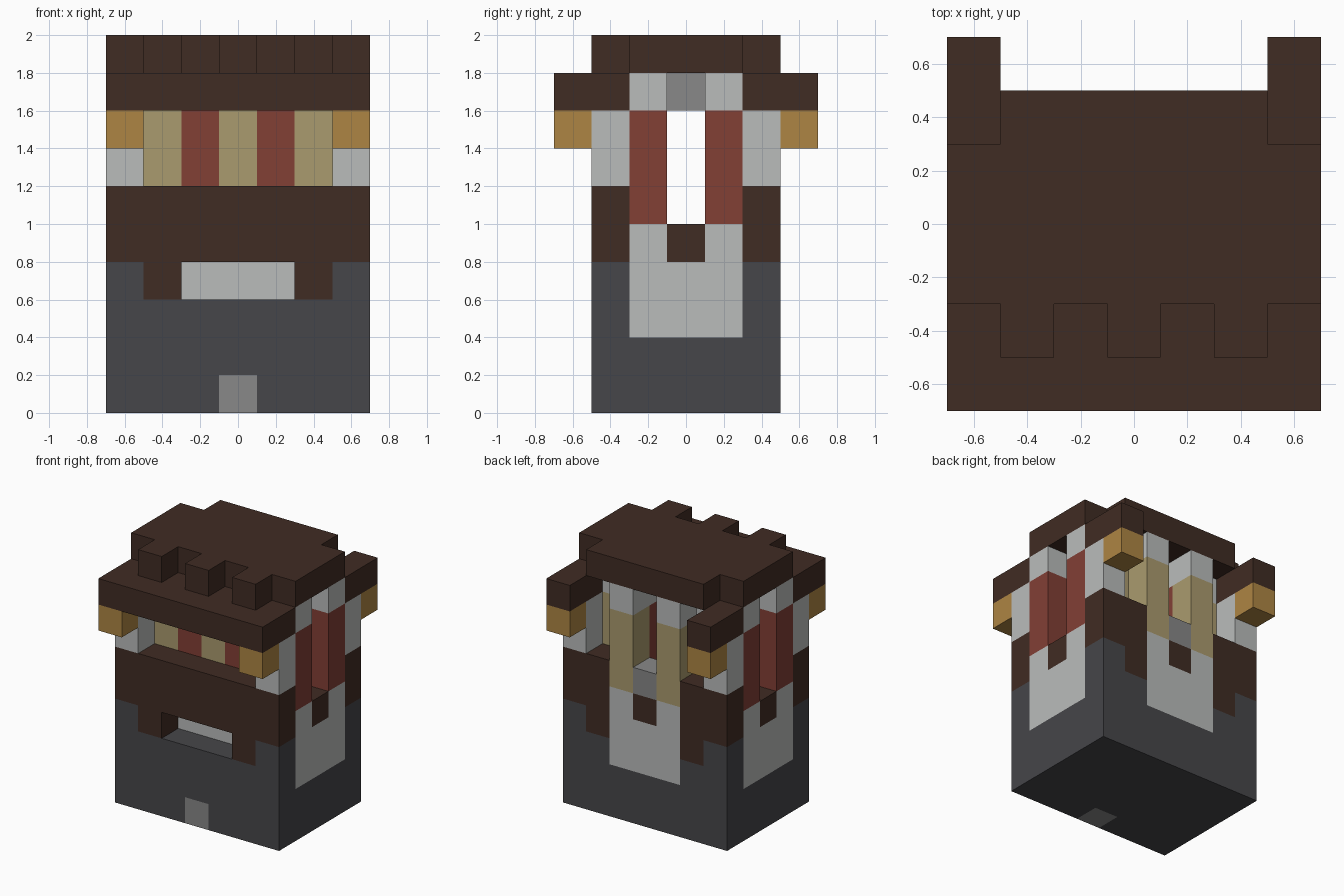
import bpy
import bmesh
import math
from mathutils import Vector

old = bpy.data.objects.get("Cube")
if old:
    bpy.data.objects.remove(old, do_unlink=True)

S = 0.2  # block size


def material(name, r, g, b):
    m = bpy.data.materials.new(name)
    m.use_nodes = True
    m.diffuse_color = (r, g, b, 1)
    m.node_tree.nodes["Principled BSDF"].inputs["Base Color"].default_value = (r, g, b, 1)
    return m


brown = material("dark brown", 0.051, 0.025, 0.017)
slate = material("slate grey", 0.061, 0.061, 0.067)
light = material("light grey", 0.491, 0.503, 0.497)
grey = material("mid grey", 0.246, 0.246, 0.246)
red = material("brick red", 0.223, 0.050, 0.036)
tan = material("tan", 0.402, 0.328, 0.156)
gold = material("gold", 0.423, 0.235, 0.056)

blocks = {}      # (x, y, z) -> part name
part_colour = {}


def span(lo, hi):
    return range(lo, hi + 1)


def fill(part, colour, xs, ys, zs):
    """Place blocks of one part; later parts replace earlier ones."""
    part_colour[part] = colour
    for x in xs:
        for y in ys:
            for z in zs:
                blocks[x, y, z] = part


def carve(xs, ys, zs):
    for x in xs:
        for y in ys:
            for z in zs:
                blocks.pop((x, y, z), None)


WIDE, DEEP, MID = span(-3, 3), span(-2, 2), span(-1, 1)
SIDES, INNER, PAIR = (-3, 3), (-2, 2), (-1, 1)

# Base and the band above it
fill("base", slate, WIDE, DEEP, span(0, 3))
fill("base_emblem", grey, [0], [-2], [0])
fill("band", brown, WIDE, DEEP, span(4, 5))
fill("band", brown, INNER, INNER, [3])

# Front slot with a light back wall
carve(MID, [-2], [3])
fill("slot_back", light, MID, [-1], [3])

# Hollow chamber
carve(WIDE, MID, [5])

# Side frames and back frame
fill("side_frames", light, SIDES, MID, span(2, 4))
fill("side_frames", light, SIDES, PAIR, [8])
fill("back_frame", light, MID, [2], span(2, 4))
fill("back_frame", light, PAIR, [2], [8])
fill("frame_notches", brown, SIDES, [0], [4])
fill("frame_notches", brown, [0], [2], [4])
fill("back_sill", grey, [0], [2], [5])

# Columns around the chamber
fill("side_columns", red, SIDES, PAIR, span(5, 7))
fill("back_columns", tan, PAIR, [2], span(5, 7))
fill("inner_red_columns", red, PAIR, PAIR, span(5, 7))
fill("inner_tan_columns", tan, INNER, PAIR, span(5, 7))
fill("inner_tan_columns", tan, [0], [-1], span(5, 7))
fill("column_caps", light, span(-2, 2), [-1], [8])
fill("column_caps", light, (-2, -1, 1, 2), [1], [8])
fill("ceiling_beam", grey, span(-2, 2), [0], [8])

# Corner pillars and gold brackets
fill("corner_pillars", light, SIDES, INNER, span(6, 7))
fill("corner_brackets", gold, SIDES, SIDES, [7])

# Roof: front brim, rear corners and toothed top
fill("roof", brown, WIDE, (-3, -2), [8])
fill("roof", brown, SIDES, (2, 3), [8])
fill("roof", brown, WIDE, MID, [9])
fill("roof", brown, (-2, 0, 2), [-2], [9])
fill("roof", brown, span(-2, 2), [2], [9])

DIRECTIONS = [Vector(d) for d in ((1, 0, 0), (-1, 0, 0), (0, 1, 0),
                                  (0, -1, 0), (0, 0, 1), (0, 0, -1))]


def build(part):
    """Make one object from the exposed faces of a part's blocks."""
    bm = bmesh.new()
    for cell, owner in blocks.items():
        if owner != part:
            continue
        centre = Vector(cell) + Vector((0, 0, 0.5))
        for n in DIRECTIONS:
            if tuple(int(c) for c in Vector(cell) + n) in blocks:
                continue
            u = Vector((n.y, n.z, n.x))
            v = n.cross(u)
            corners = [centre + (n + a * u + b * v) / 2
                       for a, b in ((-1, -1), (1, -1), (1, 1), (-1, 1))]
            bm.faces.new([bm.verts.new(c * S) for c in corners])
    bmesh.ops.remove_doubles(bm, verts=bm.verts, dist=0.001)
    bmesh.ops.dissolve_limit(bm, angle_limit=math.radians(1),
                             verts=bm.verts, edges=bm.edges)
    mesh = bpy.data.meshes.new(part)
    bm.to_mesh(mesh)
    bm.free()
    mesh.materials.append(part_colour[part])
    bpy.context.collection.objects.link(bpy.data.objects.new(part, mesh))


for name in part_colour:
    build(name)
